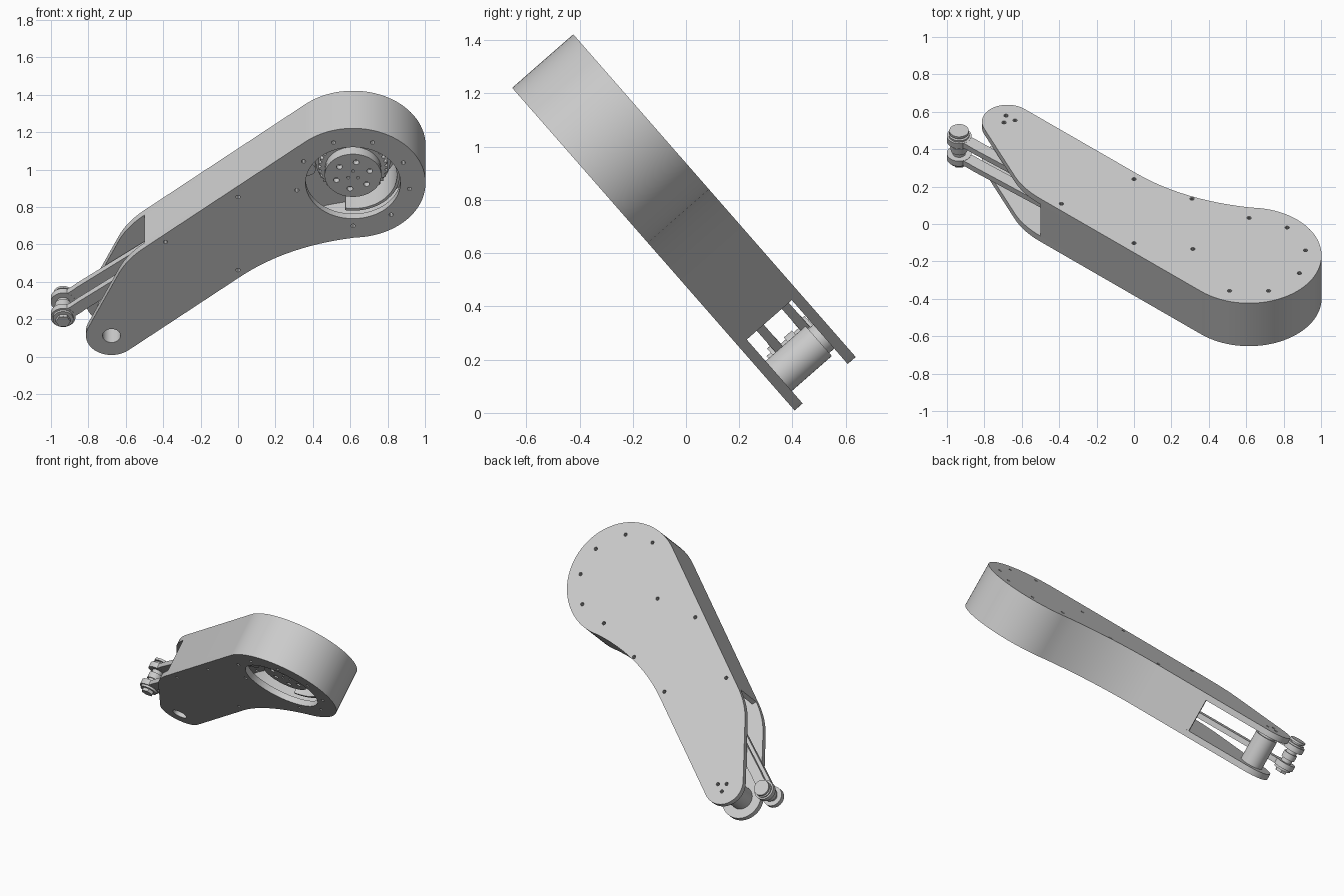
import bpy, math
from mathutils import Matrix, Vector

if "Cube" in bpy.data.objects:
    bpy.data.objects.remove(bpy.data.objects["Cube"])

TILT = math.radians(41.2)
S, C = math.sin(TILT), math.cos(TILT)
# Arm plane: local x = world x, local y runs up the arm, depth is measured from the front face
FRAME = Matrix(((1, 0, 0, 0), (0, -S, -C, 0.416), (0, C, -S, 0), (0, 0, 0, 1)))

grey = bpy.data.materials.new("light_grey_metal")
grey.diffuse_color = (0.6, 0.6, 0.6, 1)
grey.use_nodes = True
grey.node_tree.nodes["Principled BSDF"].inputs["Base Color"].default_value = grey.diffuse_color


def arc(c, r, a0, a1, n):
    return [(c[0] + r * math.cos(math.radians(a0 + (a1 - a0) * i / n)),
             c[1] + r * math.sin(math.radians(a0 + (a1 - a0) * i / n))) for i in range(n + 1)]


def circle(c, r, n=32):
    return arc(c, r, 0, 360, n)[:-1]


def bend(p0, p1, p2, n=12):
    out = []
    for i in range(n + 1):
        t = i / n
        out.append(tuple((1 - t) ** 2 * a + 2 * t * (1 - t) * b + t * t * d
                         for a, b, d in zip(p0, p1, p2)))
    return out


def offset(path, d):
    """Shift an open path sideways, positive to its left."""
    out = []
    for i, p in enumerate(path):
        a, b = path[max(i - 1, 0)], path[min(i + 1, len(path) - 1)]
        t = (Vector(b) - Vector(a)).normalized()
        out.append((p[0] - t.y * d, p[1] + t.x * d))
    return out


def solid(name, outline, d0, d1, holes=()):
    """Extrude a flat outline with holes between two depths."""
    cu = bpy.data.curves.new(name, 'CURVE')
    cu.dimensions = '2D'
    cu.fill_mode = 'BOTH'
    cu.extrude = (d1 - d0) / 2
    for pts in (outline, *holes):
        sp = cu.splines.new('POLY')
        sp.points.add(len(pts) - 1)
        for q, p in zip(sp.points, pts):
            q.co = (p[0], p[1], 0, 1)
        sp.use_cyclic_u = True
    cu.materials.append(grey)
    ob = bpy.data.objects.new(name, cu)
    bpy.context.collection.objects.link(ob)
    ob.matrix_world = FRAME @ Matrix.Translation((0, 0, -(d0 + d1) / 2))
    bpy.ops.object.select_all(action='DESELECT')
    ob.select_set(True)
    bpy.context.view_layer.objects.active = ob
    bpy.ops.object.convert(target='MESH')
    bpy.ops.object.shade_smooth_by_angle(angle=math.radians(30))
    return bpy.context.object


TIP, HUB, R = (-0.676, 0.149), (0.615, 1.235), 0.388
DEPTH, PLATE = 0.305, 0.04

# Arm silhouette
lower_curve = bend((0.02, 0.575), (0.27, 0.79), (HUB[0] + 0.0135, HUB[1] - R))
big_end = arc(HUB, R, -88, 131.2, 56)
corner = bend((-0.5, 0.775), (-0.597, 0.69), (-0.64, 0.585))
outline = arc(TIP, 0.137, 157, 311.2, 24) + lower_curve + big_end[1:] + corner

# Screw holes shared by both plates
screws = [(0, 0.615), (0, 1.135), (-0.388, 0.815)]
screws += [arc(HUB, 0.305, a, a, 1)[0] for a in (-90, -48, -8, 28, 70, 110, 190)]
front_screws = screws + [arc(HUB, 0.305, 150, 150, 1)[0]]

# Front plate with the joint opening and pivot bore
solid("front_plate", outline, 0, PLATE,
      [circle(p, 0.012, 10) for p in front_screws] + [circle(HUB, 0.254, 64), circle(TIP, 0.048)])

# Back plate with three pivot screws
pivot_screws = [(-0.684, 0.1), (-0.636, 0.138), (-0.695, 0.155)]
back_holes = [circle(p, 0.012, 10) for p in screws + pivot_screws] + [circle((0.31, 0.775), 0.012, 10)]
solid("back_plate", outline, DEPTH - PLATE, DEPTH, back_holes)

# Side wall around the large end, open toward the tip
wall = [(-0.26, 0.331)] + lower_curve + big_end[1:] + [(-0.5, 0.775)]
solid("side_wall", wall + offset(wall, 0.03)[::-1], PLATE, DEPTH - PLATE)

# Pivot sleeve at the tip
solid("pivot_sleeve", circle(TIP, 0.075, 40), PLATE, 0.24, [circle(TIP, 0.048)])
solid("pivot_sleeve_end", circle(TIP, 0.06), 0.24, DEPTH - PLATE)

# Rotary joint: flange, toothed collar and body
flange_holes = [circle(p, 0.016, 14) for p in arc(HUB, 0.095, 20, 320, 5)]
flange_holes += [circle(p, 0.009, 10) for p in arc(HUB, 0.03, 90, 330, 2)]
solid("joint_flange", circle(HUB, 0.152, 64), 0.06, 0.09, flange_holes)
solid("joint_core", circle(HUB, 0.15, 64), 0.09, 0.12)
teeth = [arc(HUB, 0.185 if i % 4 < 2 else 0.172, i * 2.5, i * 2.5, 1)[0] for i in range(144)]
solid("toothed_collar", teeth, 0.12, 0.17)
solid("joint_body", circle(HUB, 0.2, 64), 0.17, DEPTH - PLATE)
solid("joint_rim", arc(HUB, 0.25, -100, 20, 24) + arc(HUB, 0.235, 20, -100, 24),
      0.06, DEPTH - PLATE)

# Pair of push rods from the joint to the outer pin
PIN, CRANK = (-0.935, 0.2), (0.37, 1.27)
rod = [PIN] + bend((-0.91, 0.225), (-0.875, 0.245), (-0.84, 0.28), 6) + [CRANK]
rod_outline = offset(rod, 0.033) + offset(rod, -0.033)[::-1]
for side, d in (("front", 0.09), ("back", 0.215)):
    solid(side + "_push_rod", rod_outline, d, d + 0.035)
    solid(side + "_rod_eye", circle(PIN, 0.066), d - 0.001, d + 0.036)
solid("crank_pin", circle(CRANK, 0.045), 0.07, DEPTH - PLATE)

# Outer pin with washers and hexagonal ends
solid("outer_pin", circle(PIN, 0.035), 0.06, 0.275)
solid("front_washer", circle(PIN, 0.055), 0.075, 0.09)
solid("back_washer", circle(PIN, 0.055), 0.25, 0.262)
solid("front_nut", circle(PIN, 0.04, 6), 0.055, 0.075)
solid("back_cap", circle(PIN, 0.052), 0.272, 0.287)
solid("pin_collar", circle(PIN, 0.045), 0.15, 0.19)
